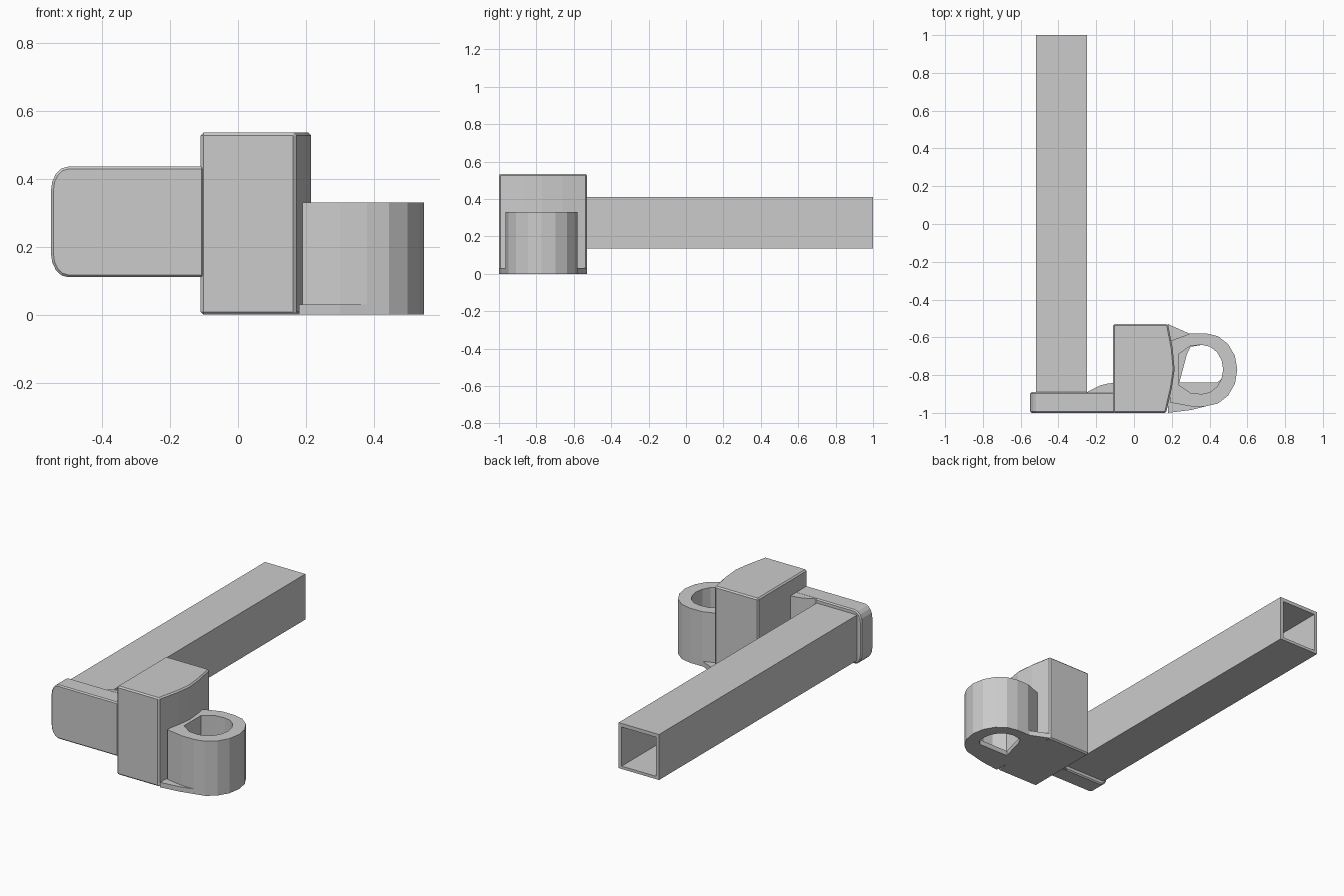
import bpy, bmesh
from math import sin, cos, pi

if "Cube" in bpy.data.objects:
    bpy.data.objects.remove(bpy.data.objects["Cube"])


def prism(name, outer, lo, hi, hole=None, axis='z', bevel=0):
    """Extrude a profile along z (profile x,y) or y (profile x,z); hole has matching point count."""
    def place(p, h):
        return (p[0], p[1], h) if axis == 'z' else (p[0], h, p[1])
    bm = bmesh.new()
    n = len(outer)
    loops = [[bm.verts.new(place(p, h)) for p in prof]
             for prof in ([outer, hole] if hole else [outer]) for h in (lo, hi)]

    def band(a, b):
        for i in range(n):
            j = (i + 1) % n
            bm.faces.new((a[i], a[j], b[j], b[i]))
    band(loops[0], loops[1])
    if hole:
        band(loops[2], loops[3])
        band(loops[0], loops[2])
        band(loops[1], loops[3])
    else:
        bm.faces.new(loops[0])
        bm.faces.new(loops[1])
    bmesh.ops.recalc_face_normals(bm, faces=bm.faces)
    mesh = bpy.data.meshes.new(name)
    bm.to_mesh(mesh)
    bm.free()
    ob = bpy.data.objects.new(name, mesh)
    bpy.context.collection.objects.link(ob)
    if bevel:
        mod = ob.modifiers.new("edge_bevel", 'BEVEL')
        mod.width = bevel
        mod.segments = 1
        mod.limit_method = 'ANGLE'
        mod.angle_limit = 0.9
    return ob


def arc(cx, cy, rx, ry, a0, a1, steps):
    return [(cx + rx * cos(a0 + (a1 - a0) * i / steps),
             cy + ry * sin(a0 + (a1 - a0) * i / steps)) for i in range(steps + 1)]


def rect(x0, x1, z0, z1):
    return [(x0, z0), (x1, z0), (x1, z1), (x0, z1)]


# Long hollow square arm
prism("square_tube", rect(-0.52, -0.25, 0.135, 0.41), -0.89, 1.0,
      rect(-0.50, -0.27, 0.152, 0.388), axis='y')

# Mounting plate with rounded outer corners
plate = (arc(-0.50, 0.365, 0.05, 0.07, pi / 2, pi, 4)
         + arc(-0.50, 0.18, 0.05, 0.07, pi, 1.5 * pi, 4)
         + [(-0.10, 0.11), (-0.10, 0.435)])
prism("mounting_plate", plate, -1.0, -0.89, axis='y', bevel=0.007)

# Flared web between plate and block
prism("plate_flare", [(-0.25, -0.895), (-0.24, -0.885), (-0.18, -0.855), (-0.14, -0.845),
                      (-0.10, -0.84), (-0.10, -0.895)], 0.11, 0.435)

# Central block with bowed right side
prism("central_block", [(-0.11, -1.0), (0.17, -1.0), (0.20, -0.87), (0.215, -0.77),
                        (0.205, -0.66), (0.18, -0.53), (-0.11, -0.53)],
      0, 0.535, bevel=0.008)

# Socket collar and its flared base
rim = arc(0.38, -0.772, 0.167, 0.193, pi / 2, -pi / 2, 8)
bore = arc(0.36, -0.77, 0.112, 0.13, pi / 2, -pi / 2, 8)
prism("socket_collar", rim + [(0.30, -0.965), (0.19, -0.945), (0.19, -0.62), (0.30, -0.579)],
      0.03, 0.33,
      bore + [(0.30, -0.895), (0.235, -0.85), (0.235, -0.69), (0.30, -0.645)])
floor_hole = [(x, max(y, -0.84)) for x, y in
              bore + [(0.30, -0.9), (0.24, -0.84), (0.28, -0.69), (0.30, -0.65)]]
prism("socket_base", rim + [(0.30, -0.985), (0.18, -1.0), (0.18, -0.53), (0.29, -0.579)],
      0, 0.03, floor_hole)
